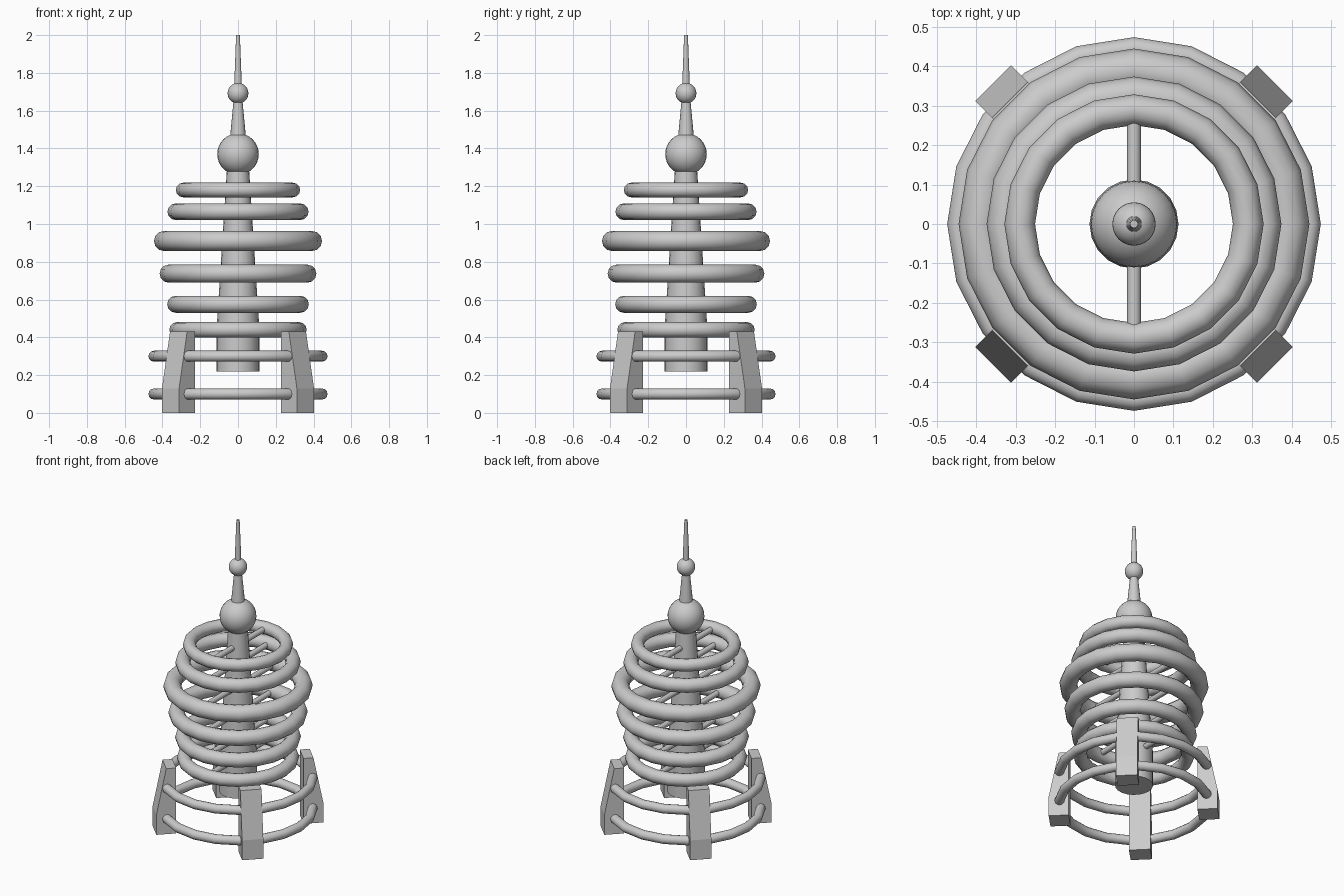
import bpy, bmesh, math
from mathutils import Vector

if "Cube" in bpy.data.objects:
    bpy.data.objects.remove(bpy.data.objects["Cube"])


def smooth(obj, name):
    obj.name = name
    bpy.ops.object.shade_smooth_by_angle(angle=math.radians(40))
    return obj


def ring(name, z, major, minor):
    bpy.ops.mesh.primitive_torus_add(location=(0, 0, z), major_radius=major, minor_radius=minor,
                                     major_segments=20, minor_segments=12)
    return smooth(bpy.context.object, name)


def ball(name, z, r):
    bpy.ops.mesh.primitive_uv_sphere_add(segments=24, ring_count=16, radius=r, location=(0, 0, z))
    return smooth(bpy.context.object, name)


def cone(name, z0, z1, r0, r1, sides=16):
    bpy.ops.mesh.primitive_cone_add(vertices=sides, radius1=r0, radius2=r1, depth=z1 - z0,
                                    location=(0, 0, (z0 + z1) / 2))
    return smooth(bpy.context.object, name)


def strut(name, z, sign, length):
    bpy.ops.mesh.primitive_cylinder_add(vertices=12, radius=0.018, depth=length,
                                        location=(0, sign * length / 2, z),
                                        rotation=(math.pi / 2, 0, 0))
    return smooth(bpy.context.object, name)


def leg(name, angle):
    # side profile as (radius, height), extruded across the leg width
    profile = [(0.385, 0), (0.505, 0), (0.505, 0.13), (0.445, 0.43), (0.385, 0.43)]
    bm = bmesh.new()
    face = bm.faces.new([bm.verts.new((r, -0.064, z)) for r, z in profile])
    ext = bmesh.ops.extrude_face_region(bm, geom=[face])
    moved = [v for v in ext["geom"] if isinstance(v, bmesh.types.BMVert)]
    bmesh.ops.translate(bm, verts=moved, vec=Vector((0, 0.128, 0)))
    bmesh.ops.recalc_face_normals(bm, faces=bm.faces)
    mesh = bpy.data.meshes.new(name)
    bm.to_mesh(mesh)
    bm.free()
    obj = bpy.data.objects.new(name, mesh)
    obj.rotation_euler.z = angle
    bpy.context.collection.objects.link(obj)


# Coil rings, each held by a front and a back strut
coils = [(0.44, 0.323, 0.041), (0.575, 0.33, 0.045), (0.737, 0.367, 0.048),
         (0.91, 0.392, 0.053), (1.065, 0.33, 0.044), (1.18, 0.29, 0.039)]
for i, (z, major, minor) in enumerate(coils):
    ring(f"coil_ring_{i + 1}", z, major, minor)
    strut(f"back_strut_{i + 1}", z, 1, major)
    strut(f"front_strut_{i + 1}", z, -1, major)

# Base rings and four legs
ring("lower_base_ring", 0.10, 0.445, 0.029)
ring("upper_base_ring", 0.30, 0.445, 0.029)
for i in range(4):
    leg(f"leg_{i + 1}", math.radians(45 + 90 * i))

# Central column
cone("column_foot", 0.22, 0.45, 0.113, 0.113, 20)
cone("column", 0.45, 1.30, 0.113, 0.058, 20)

# Spire
ball("large_ball", 1.37, 0.11)
cone("lower_spike", 1.44, 1.68, 0.044, 0.021)
ball("small_ball", 1.692, 0.055)
cone("upper_spike", 1.71, 2.0, 0.021, 0.01)
